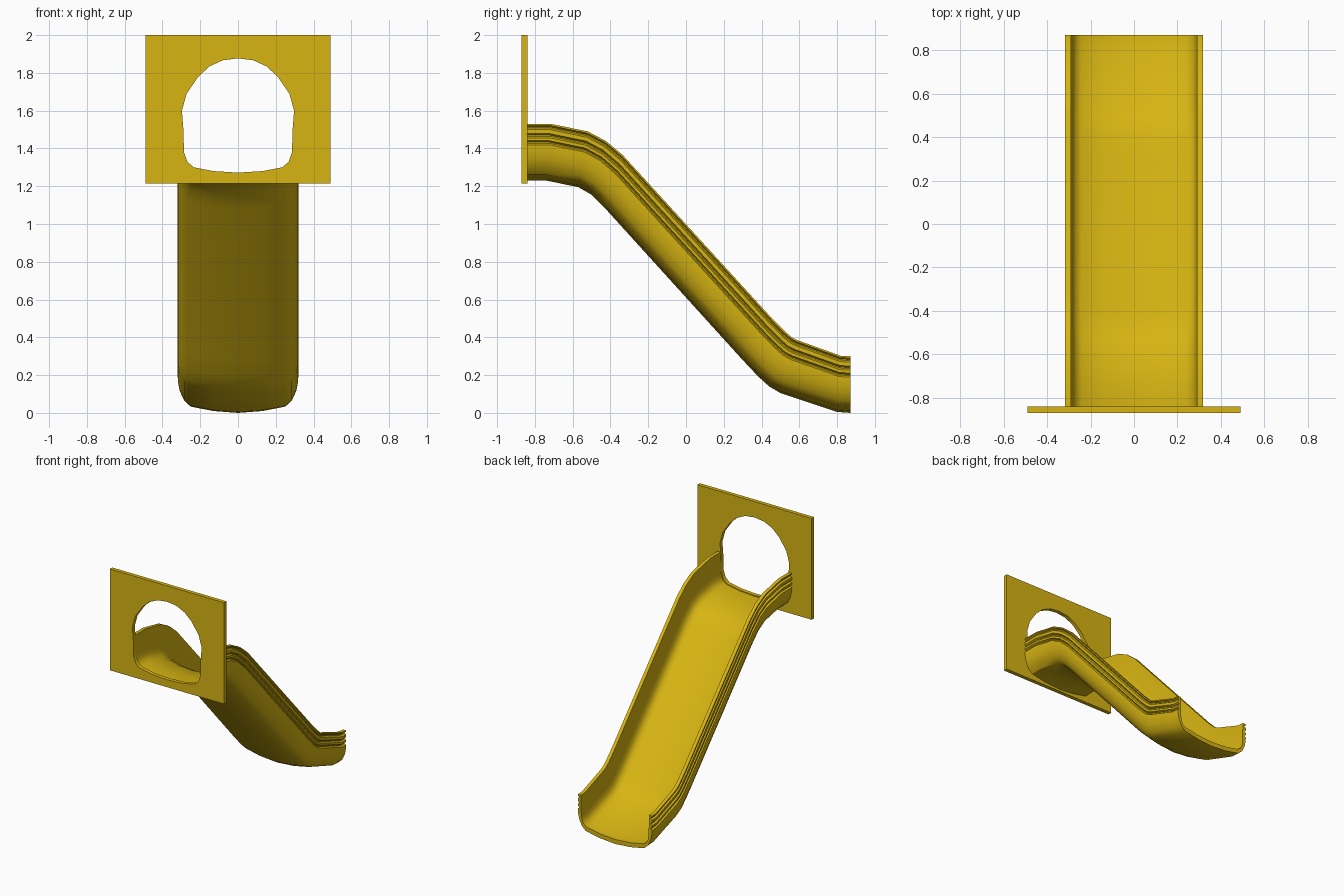
import bpy
import bmesh
from mathutils import Vector

cube = bpy.data.objects.get("Cube")
if cube:
    bpy.data.objects.remove(cube, do_unlink=True)

yellow = bpy.data.materials.new("golden yellow plastic")
yellow.use_nodes = True
colour = (0.68, 0.46, 0.006, 1)
yellow.diffuse_color = colour
yellow.node_tree.nodes["Principled BSDF"].inputs["Base Color"].default_value = colour


def finish(bm, name):
    """Turn a bmesh into a smooth-by-angle object."""
    bmesh.ops.recalc_face_normals(bm, faces=bm.faces)
    mesh = bpy.data.meshes.new(name)
    bm.to_mesh(mesh)
    bm.free()
    mesh.materials.append(yellow)
    obj = bpy.data.objects.new(name, mesh)
    bpy.context.collection.objects.link(obj)
    bpy.ops.object.select_all(action="DESELECT")
    obj.select_set(True)
    bpy.context.view_layer.objects.active = obj
    bpy.ops.object.shade_smooth_by_angle(angle=0.55)
    return obj


def mirrored(half):
    """Close a half outline whose first and last points lie on x = 0."""
    return half + [(-x, z) for x, z in reversed(half[1:-1])]


# Chute cross-section: rounded underside, ribbed wall, rim, inner wall, floor
outer = [(0, 0), (.13, .01), (.25, .033), (.285, .065), (.308, .115), (.318, .165)]
ribs = []
for z in (.2, .237, .28):
    ribs += [(.319, z - .011), (.306, z - .003), (.306, z + .003), (.319, z + .011)]
inner = [(.318, .3), (.291, .3), (.289, .15), (.282, .108), (.268, .082),
         (.243, .066), (.13, .044), (0, .035)]
section = mirrored(outer + ribs + inner)

# Path stations: underside (y, z) and rim (y, z)
stations = [
    ((-.84, 1.23), (-.84, 1.53)), ((-.74, 1.23), (-.715, 1.53)),
    ((-.57, 1.195), (-.52, 1.49)), ((-.5, 1.155), (-.425, 1.44)),
    ((-.43, 1.085), (-.335, 1.365)), ((.3, .28), (.46, .495)),
    ((.38, .195), (.525, .43)), ((.44, .14), (.56, .4)),
    ((.5, .105), (.59, .385)),
    ((.8, .005), (.82, .302)), ((.87, 0), (.87, .3)),
]
bm = bmesh.new()
rings = []
for low, high in stations:
    low, high = Vector(low), Vector(high)
    ring = []
    for x, h in section:
        y, z = low.lerp(high, h / .3)
        ring.append(bm.verts.new((x, y, z)))
    rings.append(ring)
count = len(section)
for a, b in zip(rings, rings[1:]):
    for i in range(count):
        j = (i + 1) % count
        bm.faces.new((a[i], a[j], b[j], b[i]))
bm.faces.new(rings[0])
bm.faces.new(rings[-1])
finish(bm, "slide_chute")

# Entry panel with an arched opening
opening = mirrored([(0, 1.272), (.13, 1.28), (.235, 1.3), (.268, 1.33), (.286, 1.38),
                    (.289, 1.5), (.297, 1.6), (.272, 1.69), (.21, 1.78),
                    (.15, 1.835), (.08, 1.867), (0, 1.877)])
border = [(-.49, 1.215), (.49, 1.215), (.49, 2), (-.49, 2)]
bm = bmesh.new()
edges = []
for outline in (border, opening):
    verts = [bm.verts.new((x, -.87, z)) for x, z in outline]
    edges += [bm.edges.new((v, verts[i - 1])) for i, v in enumerate(verts)]
bmesh.ops.triangle_fill(bm, edges=edges, use_beauty=True, normal=(0, -1, 0))
extruded = bmesh.ops.extrude_face_region(bm, geom=bm.faces[:], use_keep_orig=True)
moved = [v for v in extruded["geom"] if isinstance(v, bmesh.types.BMVert)]
bmesh.ops.translate(bm, verts=moved, vec=(0, .03, 0))
finish(bm, "entry_panel")
